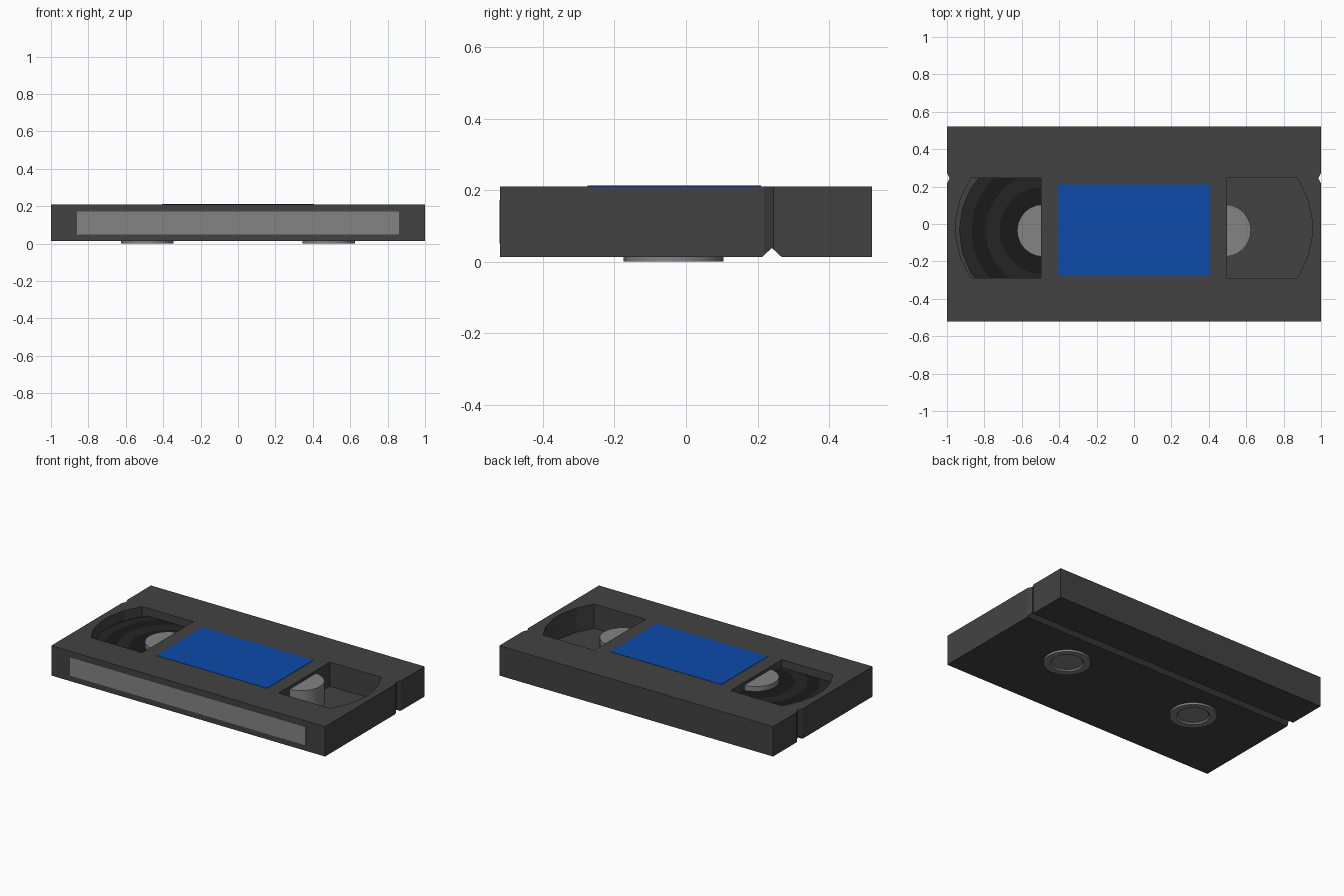
import bpy, bmesh, math
from mathutils import Vector

if "Cube" in bpy.data.objects:
    bpy.data.objects.remove(bpy.data.objects["Cube"])

HUB_X, HUB_Y = 0.485, -0.035
TOP, BASE = 0.21, 0.013


def material(name, rgb):
    m = bpy.data.materials.new(name)
    m.diffuse_color = (*rgb, 1)
    m.use_nodes = True
    m.node_tree.nodes["Principled BSDF"].inputs["Base Color"].default_value = m.diffuse_color
    return m


SHELL = material("shell_dark_grey", (0.055, 0.055, 0.055))
BLUE = material("label_blue", (0.004, 0.07, 0.4))
GREY = material("light_grey", (0.23, 0.23, 0.23))
TAPE = [material("tape_black", (0.010, 0.010, 0.010)),
        material("tape_dark", (0.018, 0.018, 0.018))]


def finish(name, bm, mat):
    bmesh.ops.recalc_face_normals(bm, faces=bm.faces[:])
    mesh = bpy.data.meshes.new(name)
    bm.to_mesh(mesh)
    bm.free()
    ob = bpy.data.objects.new(name, mesh)
    bpy.context.collection.objects.link(ob)
    if mat:
        mesh.materials.append(mat)
    return ob


def prism(name, points, direction, mat=None):
    """Closed solid from a planar outline pushed along a direction."""
    bm = bmesh.new()
    face = bm.faces.new([bm.verts.new(p) for p in points])
    ext = bmesh.ops.extrude_face_region(bm, geom=[face], use_keep_orig=True)
    verts = [v for v in ext["geom"] if isinstance(v, bmesh.types.BMVert)]
    bmesh.ops.translate(bm, verts=verts, vec=Vector(direction))
    return finish(name, bm, mat)


def lathe(name, profile, x, mat, sides=24):
    """Spin an (r, z) profile around a vertical axis through the reel centre."""
    bm = bmesh.new()
    verts = [bm.verts.new((r, 0, z)) for r, z in profile]
    edges = [bm.edges.new(pair) for pair in zip(verts, verts[1:])]
    bmesh.ops.spin(bm, geom=verts + edges, cent=(0, 0, 0), axis=(0, 0, 1),
                   angle=math.tau, steps=sides)
    bmesh.ops.remove_doubles(bm, verts=bm.verts[:], dist=1e-5)
    ob = finish(name, bm, mat)
    ob.location = (x, HUB_Y, 0)
    bpy.ops.object.select_all(action='DESELECT')
    bpy.context.view_layer.objects.active = ob
    ob.select_set(True)
    bpy.ops.object.shade_smooth_by_angle(angle=math.radians(30))
    return ob


def cut(target, cutter):
    cutter.hide_render = True
    mod = target.modifiers.new("cut", 'BOOLEAN')
    mod.operation, mod.solver, mod.object = 'DIFFERENCE', 'EXACT', cutter
    bpy.context.view_layer.objects.active = target
    bpy.ops.object.modifier_apply(modifier=mod.name)
    bpy.data.objects.remove(cutter)


# Shell: side profile with the V groove across the underside
side = [(-0.52, BASE), (0.213, BASE), (0.24, 0.038), (0.267, BASE),
        (0.52, BASE), (0.52, TOP), (-0.52, TOP)]
shell = prism("cassette_shell", [(-1, y, z) for y, z in side], (2, 0, 0), SHELL)

for s in (-1, 1):
    # Window pocket with a faceted arc on the outer side
    arc = [math.radians(a) for a in (-20, -5, 5, 20)]
    outline = [(0.498, -0.288), (0.872, -0.288)]
    outline += [(HUB_X + 0.47 * math.cos(a), -0.022 + 0.47 * math.sin(a)) for a in arc]
    outline += [(0.872, 0.246), (0.498, 0.246)]
    cut(shell, prism("window_cutter", [(s * x, y, 0.05) for x, y in outline], (0, 0, 0.3)))
    # Small vertical notch in the end
    notch = [(1.014, 0.19), (0.986, 0.245), (1.014, 0.30)]
    cut(shell, prism("notch_cutter", [(s * x, y, -0.1) for x, y in notch], (0, 0, 0.5)))

    # Reel hub, showing as a raised ring underneath
    lathe("reel_hub_" + ("left" if s < 0 else "right"),
          [(0, 0.19), (0.14, 0.19), (0.14, 0), (0.10, 0), (0.09, 0.009), (0, 0.009)],
          s * HUB_X, GREY)

# Wound tape on the full left reel, in alternating bands
radii = [0.13, 0.235, 0.31, 0.385, 0.45]
for i, (r0, r1) in enumerate(zip(radii, radii[1:])):
    lathe(f"tape_band_{i + 1}", [(r0, 0.052), (r0, 0.158), (r1, 0.158), (r1, 0.052), (r0, 0.052)],
          -HUB_X, TAPE[i % 2])

# Labels on the top and the front edge
prism("top_label", [(-0.405, -0.275, 0.208), (0.405, -0.275, 0.208),
                    (0.405, 0.21, 0.208), (-0.405, 0.21, 0.208)], (0, 0, 0.004), BLUE)
prism("spine_label", [(-0.86, -0.518, 0.05), (0.86, -0.518, 0.05),
                      (0.86, -0.518, 0.172), (-0.86, -0.518, 0.172)], (0, -0.004, 0), GREY)
